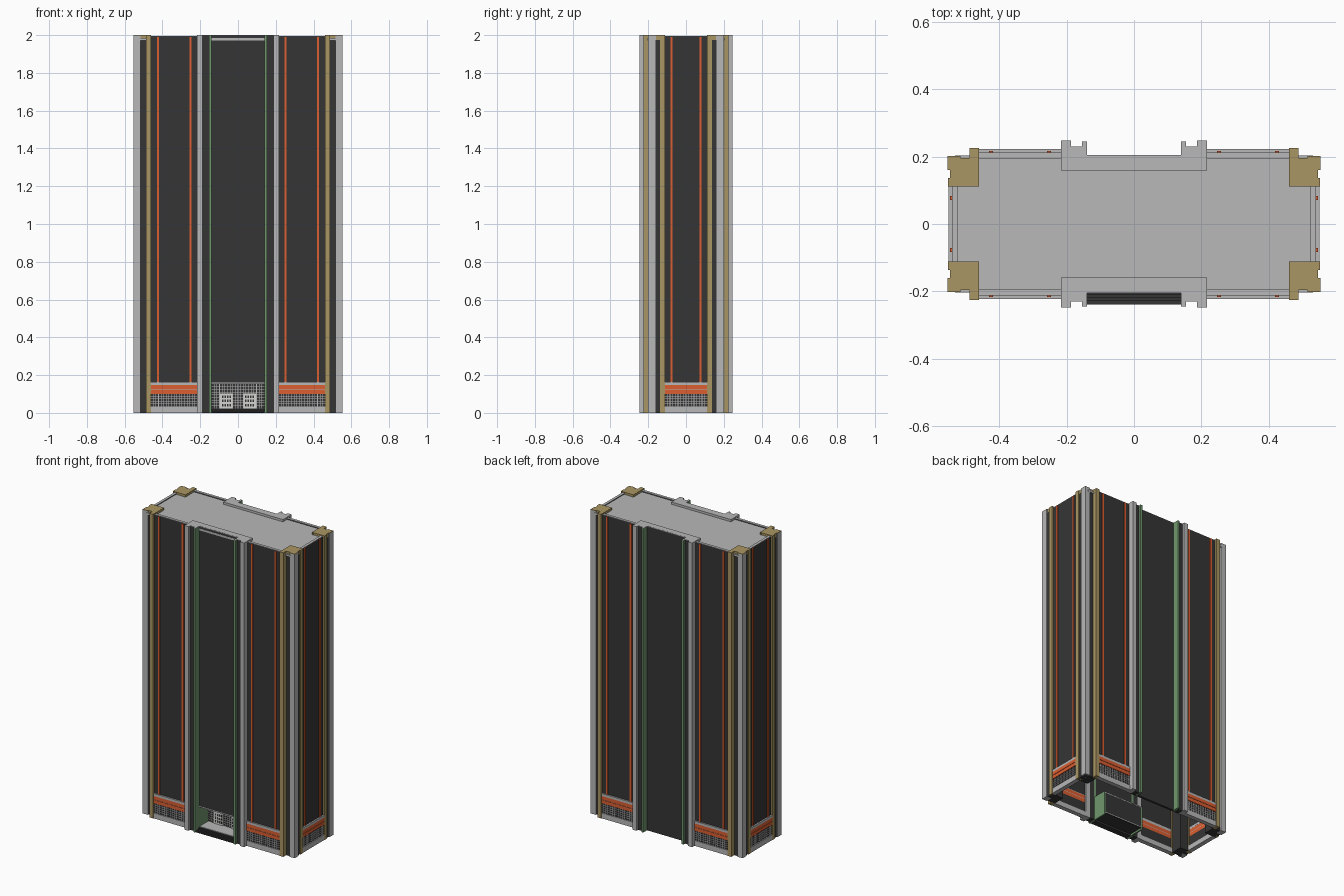
import bpy, bmesh
from mathutils import Matrix, Vector

if "Cube" in bpy.data.objects:
    bpy.data.objects.remove(bpy.data.objects["Cube"])


def material(name, r, g, b):
    m = bpy.data.materials.new(name)
    m.diffuse_color = (r, g, b, 1)
    m.use_nodes = True
    m.node_tree.nodes["Principled BSDF"].inputs["Base Color"].default_value = m.diffuse_color
    return m


GREY = material("light grey stone", 0.48, 0.48, 0.48)
DARK = material("dark glass", 0.036, 0.036, 0.036)
TAN = material("tan stone", 0.40, 0.305, 0.125)
ORANGE = material("orange trim", 0.72, 0.112, 0.03)
GREEN = material("green fin", 0.16, 0.31, 0.155)
WHITE = material("white door", 0.66, 0.66, 0.64)

parts = {}


def box(name, mat, x, y, z, mirror=""):
    """Add a box (ranges per axis) to a named part, mirrored across x and/or y."""
    bm = parts.setdefault(name, (bmesh.new(), mat))[0]
    for sx in ((1, -1) if "x" in mirror else (1,)):
        for sy in ((1, -1) if "y" in mirror else (1,)):
            c = Vector((sx * sum(x) / 2, sy * sum(y) / 2, sum(z) / 2))
            s = Matrix.Diagonal((x[1] - x[0], y[1] - y[0], z[1] - z[0], 1))
            bmesh.ops.create_cube(bm, size=1, matrix=Matrix.Translation(c) @ s)


def lattice(name, add, u0, u1, z0, z1, d0, d1, step=0.0138, w=0.0028):
    """Fine window bars over a range; add(u, d, z) places one bar."""
    n = round((u1 - u0) / step)
    for i in range(1, n):
        u = u0 + (u1 - u0) * i / n
        add(name, GREY, (u - w / 2, u + w / 2), (d0, d1), (z0, z1))
    n = max(2, round((z1 - z0) / step))
    for i in range(1, n):
        z = z0 + (z1 - z0) * i / n
        add(name, GREY, (u0, u1), (d0, d1 - 0.0004), (z - w / 2, z + w / 2))


def facade(prefix, add, u0, u1, wall, strips):
    """One facade bay: tall glass, orange strips and a banded podium."""
    add(prefix + "_glass_wall", DARK, (u0, u1), (wall - 0.012, wall), (0.15, 1.992))
    add(prefix + "_parapet_cap", GREY, (u0, u1), (wall - 0.018, wall), (1.992, 1.995))
    for s in strips:
        add(prefix + "_orange_strip", ORANGE, (s - 0.006, s + 0.006),
            (wall - 0.002, wall + 0.005), (0.163, 1.99))
    o = wall + 0.01
    add(prefix + "_podium_ledge", GREY, (u0, u1), (wall - 0.012, o), (0.147, 0.163))
    add(prefix + "_podium_band", ORANGE, (u0, u1), (wall - 0.012, o), (0.125, 0.147))
    add(prefix + "_podium_groove", GREY, (u0, u1), (wall - 0.012, o - 0.003), (0.122, 0.125))
    add(prefix + "_podium_band", ORANGE, (u0, u1), (wall - 0.012, o), (0.10, 0.122))
    add(prefix + "_podium_window", DARK, (u0, u1), (wall - 0.012, o - 0.006), (0.035, 0.10))
    add(prefix + "_podium_base", GREY, (u0, u1), (wall - 0.02, o), (0, 0.035))
    lattice(prefix + "_window_bars", add, u0, u1, 0.035, 0.10, o - 0.006, o - 0.003)


def add_wing(name, mat, u, d, z):
    box(name, mat, u, d, z, "xy")


def add_side(name, mat, u, d, z):
    box(name, mat, d, u, z, "x")


# Four wings on the long sides and one bay on each short side
facade("wing", add_wing, 0.215, 0.462, 0.212, (0.252, 0.424))
facade("side", add_side, -0.113, 0.113, 0.54, (-0.077, 0.077))

# Corner piers: grey corner, tan flanks, dark recesses, tan caps
TOP = 1.997
box("corner_recess", DARK, (0.462, 0.545), (0.115, 0.194), (0, TOP), "xy")
box("corner_pier", GREY, (0.515, 0.553), (0.16, 0.202), (0, TOP), "xy")
box("flank_pier", TAN, (0.46, 0.487), (0.19, 0.225), (0, TOP), "xy")
box("flank_pier", TAN, (0.52, 0.552), (0.111, 0.137), (0, TOP), "xy")
box("corner_cap", TAN, (0.46, 0.546), (0.111, 0.195), (1.975, 2.0), "xy")
box("corner_cap", TAN, (0.515, 0.553), (0.16, 0.202), (TOP, 2.0), "xy")
box("corner_cap", TAN, (0.46, 0.487), (0.19, 0.225), (TOP, 2.0), "xy")
box("corner_cap", TAN, (0.52, 0.552), (0.111, 0.137), (TOP, 2.0), "xy")
box("corner_cap_inner", TAN, (0.4595, 0.47), (0.1105, 0.2), (1.975, 1.9995), "xy")

# Central pilasters with green fins
box("pilaster", GREY, (0.187, 0.217), (0.19, 0.247), (0, TOP), "xy")
box("pilaster_recess", DARK, (0.154, 0.187), (0.19, 0.23), (0, TOP), "xy")
box("green_fin", GREEN, (0.14, 0.154), (0.19, 0.245), (0, TOP), "xy")
box("pilaster_cap", GREY, (0.187, 0.217), (0.19, 0.247), (TOP, 2.0), "xy")
box("pilaster_cap", GREY, (0.154, 0.187), (0.19, 0.23), (TOP, 2.0), "xy")
box("pilaster_cap", GREY, (0.14, 0.154), (0.19, 0.245), (TOP, 2.0), "xy")

# Central glass: full height at the back, above the entrance at the front
box("back_centre_glass", DARK, (-0.14, 0.14), (0.19, 0.205), (0, TOP))
box("front_centre_glass", DARK, (-0.14, 0.14), (-0.202, -0.19), (0.16, TOP))

# Roof slab and raised centre parapets
box("roof", GREY, (-0.53, 0.53), (-0.203, 0.203), (1.972, 1.985))
box("centre_parapet", GREY, (-0.217, 0.217), (0.158, 0.2), (1.98, 2.0), "y")
box("centre_parapet_cap", GREY, (-0.14, 0.14), (0.19, 0.205), (TOP, 1.9995), "y")

# Recessed entrance: steps, floor, ceiling, green side walls, back wall
for i in range(4):
    box("entrance_step", DARK, (-0.14, 0.14), (-0.239 + 0.01 * i, -0.2),
        (0.005 * i, 0.005 * (i + 1)))
box("entrance_floor", GREY, (-0.14, 0.14), (-0.2, -0.1), (0.016, 0.024))
box("entrance_underside", DARK, (-0.14, 0.14), (-0.2, -0.1), (0.012, 0.016))
box("entrance_ceiling", GREY, (-0.14, 0.14), (-0.204, -0.1), (0.152, 0.16))
box("entrance_side", GREEN, (0.14, 0.15), (-0.2, -0.1), (0, 0.16), "x")
box("entrance_wall", DARK, (-0.14, 0.14), (-0.108, -0.1), (0.02, 0.155))


def add_entrance(name, mat, u, d, z):
    box(name, mat, u, (-d[1], -d[0]), z)


lattice("entrance_bars", add_entrance, -0.14, 0.14, 0.024, 0.152, 0.107, 0.111)

# Entrance doors with dark panes
box("door", WHITE, (0.029, 0.094), (-0.115, -0.107), (0.024, 0.102), "x")
for i in range(4):
    for j in range(3):
        x, z = 0.0365 + i * 0.0138, 0.035 + j * 0.022
        box("door_pane", DARK, (x, x + 0.008), (-0.117, -0.114), (z, z + 0.013), "x")

# Turn every collected part into an object
for name, (bm, mat) in parts.items():
    mesh = bpy.data.meshes.new(name)
    bm.to_mesh(mesh)
    bm.free()
    mesh.materials.append(mat)
    bpy.context.collection.objects.link(bpy.data.objects.new(name, mesh))
